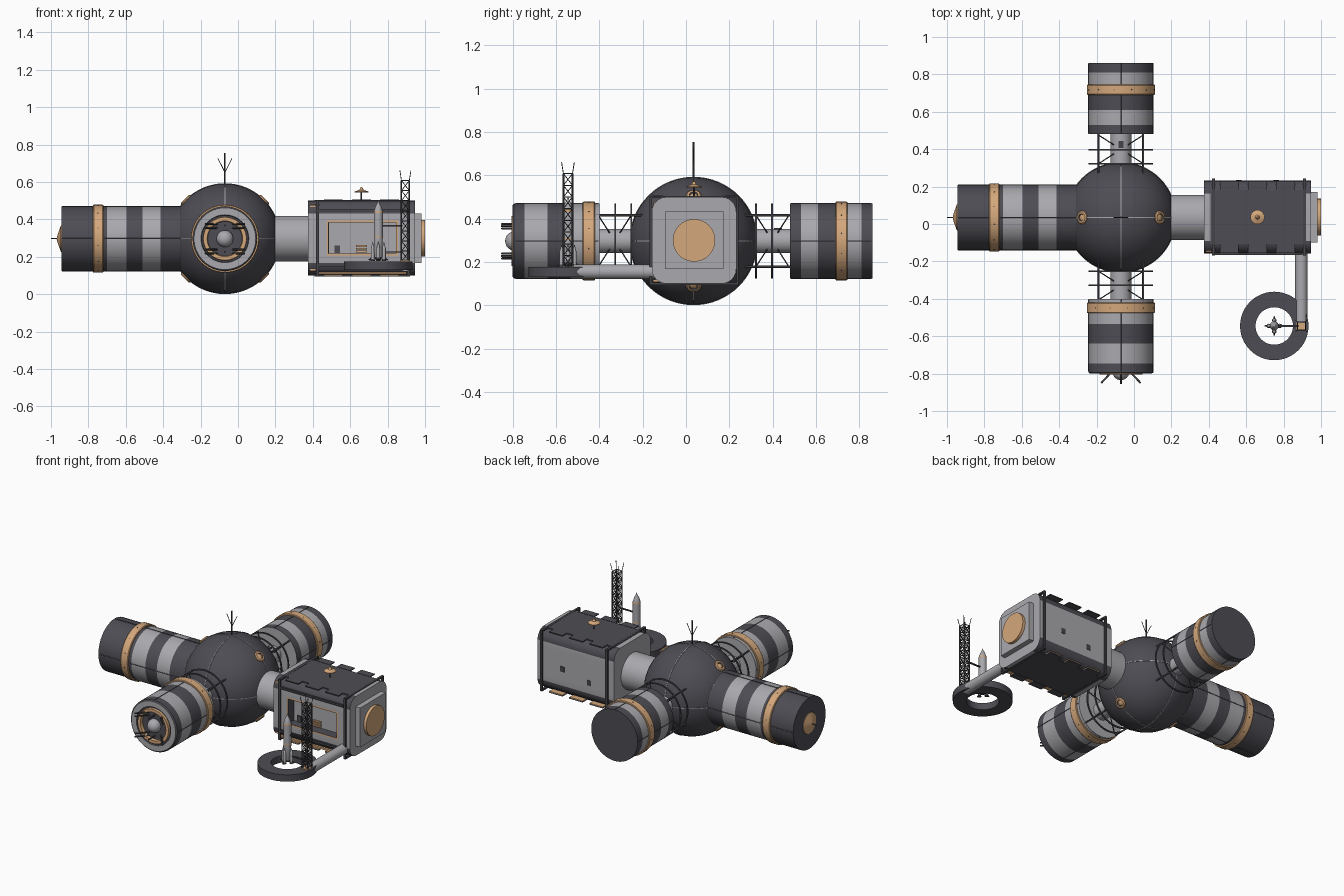
import bpy, bmesh
from math import pi, cos, sin
from mathutils import Vector, Matrix

cube = bpy.data.objects.get("Cube")
if cube:
    bpy.data.objects.remove(cube, do_unlink=True)


def material(name, colour):
    m = bpy.data.materials.new(name)
    m.use_nodes = True
    m.diffuse_color = (*colour, 1)
    m.node_tree.nodes["Principled BSDF"].inputs["Base Color"].default_value = (*colour, 1)
    return m


DARK, LIGHT, TAN, METAL = range(4)
MATS = [material("dark grey panel", (.075, .073, .088)),
        material("light grey hull", (.4, .395, .42)),
        material("tan trim", (.66, .39, .2)),
        material("dark metal", (.06, .06, .068))]
HUB = Vector((-.07, .035, .297))
R = .173
X, Y, Z = Vector((1, 0, 0)), Vector((0, 1, 0)), Vector((0, 0, 1))


class Part:
    """Collects simple solids into one named mesh."""
    def __init__(self, name):
        self.name, self.bm = name, bmesh.new()

    def paint(self, verts, mat):
        for f in {f for v in verts for f in v.link_faces}:
            f.material_index = mat

    def box(self, centre, size, mat):
        m = Matrix.Translation(centre) @ Matrix.Diagonal((*size, 1))
        self.paint(bmesh.ops.create_cube(self.bm, size=1, matrix=m)["verts"], mat)

    def rod(self, a, b, r, mat=METAL, sides=12):
        a, b = Vector(a), Vector(b)
        m = Matrix.Translation((a + b) / 2) @ (b - a).to_track_quat("Z", "Y").to_matrix().to_4x4()
        self.paint(bmesh.ops.create_cone(
            self.bm, cap_ends=True, segments=sides, radius1=r, radius2=r,
            depth=(b - a).length, matrix=m)["verts"], mat)

    def ball(self, centre, r, mat, seg=24):
        self.paint(bmesh.ops.create_uvsphere(
            self.bm, u_segments=seg, v_segments=seg // 2, radius=r,
            matrix=Matrix.Translation(centre))["verts"], mat)

    def lathe(self, origin, axis, profile, seg=48, closed=False):
        """Profile of (distance along axis, radius, material of next strip)."""
        q = Vector(axis).to_track_quat("Z", "Y")
        rings = [[self.bm.verts.new(Vector(origin) + q @ Vector(
            (r * cos(2 * pi * i / seg), r * sin(2 * pi * i / seg), t)))
            for i in range(seg)] for t, r, _ in profile]
        pairs = list(zip(rings, rings[1:], profile))
        if closed:
            pairs.append((rings[-1], rings[0], profile[-1]))
        for lo, hi, (_, _, mat) in pairs:
            for i in range(seg):
                j = (i + 1) % seg
                self.bm.faces.new((lo[i], lo[j], hi[j], hi[i])).material_index = mat
        if not closed:
            for ring, p in ((rings[0], profile[0]), (rings[-1], profile[-1])):
                if p[1] > 0:
                    self.bm.faces.new(ring).material_index = p[2]

    def hoop(self, origin, axis, t0, t1, r0, r1, mat, seg=48):
        self.lathe(origin, axis, [(t0, r0, mat), (t0, r1, mat), (t1, r1, mat), (t1, r0, mat)], seg, True)

    def done(self):
        bmesh.ops.remove_doubles(self.bm, verts=self.bm.verts, dist=1e-5)
        bmesh.ops.recalc_face_normals(self.bm, faces=self.bm.faces)
        me = bpy.data.meshes.new(self.name)
        self.bm.to_mesh(me)
        self.bm.free()
        for m in MATS:
            me.materials.append(m)
        ob = bpy.data.objects.new(self.name, me)
        bpy.context.collection.objects.link(ob)
        bpy.ops.object.select_all(action="DESELECT")
        ob.select_set(True)
        bpy.context.view_layer.objects.active = ob
        bpy.ops.object.shade_smooth_by_angle(angle=.6)


# Central sphere with seams, portholes and a whip antenna
p = Part("hub_sphere")
p.ball(HUB, .294, DARK, 48)
for axis in (X, Y, Z):
    p.hoop(HUB, axis, -.0022, .0022, .292, .2965, LIGHT, 64)
p.done()
p = Part("hub_portholes")
for sx in (-1, 1):
    for sz in (-1, 1):
        p.lathe(HUB, (sx, 0, sz), [(.27, .036, TAN), (.296, .036, TAN), (.302, .03, TAN),
                                   (.302, .02, DARK), (.296, .016, TAN), (.299, .009, TAN)], 24)
p.done()
p = Part("hub_antenna")
top = HUB + Z * .29
p.rod(top, top + Z * .168, .0045)
for s in (-1, 1):
    p.rod(top + Z * .065, top + Vector((s * .038, 0, .14)), .002)
p.done()


# Striped modules around the hub
def module(name, axis, stripes, end, band, cap):
    p = Part(name)
    prof = []
    for (t, mat), (t2, _) in zip(stripes, stripes[1:] + [(end, 0)]):
        prof += [(t, R, mat), (t2, R, mat)]
    p.lathe(HUB, axis, [(stripes[0][0], .05, LIGHT)] + prof + cap)
    b0, b1 = band
    p.lathe(HUB, axis, [(b0, .17, TAN), (b0, .179, TAN), (b0 + .004, .182, TAN),
                        (b1 - .004, .182, TAN), (b1, .179, TAN), (b1, .17, TAN)], 48, True)
    side = axis.cross(Z)
    for k in range(12):    # bolts on the band
        d = side * cos(k * pi / 6 + .2) + Z * sin(k * pi / 6 + .2)
        c = HUB + axis * (b0 + b1) / 2
        p.rod(c + d * .18, c + d * .1835, .003)
    for d in (side, -side, Z, -Z):    # lengthwise seams
        p.rod(HUB + axis * (stripes[0][0] + .005) + d * R, HUB + axis * (end - .005) + d * R, .0025, DARK)
    p.done()


module("left_arm_module", -X,
       [(.2, LIGHT), (.24, DARK), (.345, LIGHT), (.44, DARK), (.525, LIGHT), (.63, DARK)],
       .875, (.65, .705), [(.875, .07, TAN), (.878, .068, TAN), (.895, .02, TAN), (.9, 0, TAN)])
module("back_module", Y,
       [(.445, DARK), (.495, LIGHT), (.575, DARK), (.655, LIGHT), (.775, DARK)],
       .827, (.655, .71), [(.827, 0, DARK)])
module("front_module", -Y,
       [(.435, LIGHT), (.57, DARK), (.675, LIGHT), (.78, DARK)], .828, (.455, .512),
       [(.835, .165, LIGHT), (.835, .128, DARK), (.825, .125, DARK), (.825, .117, TAN),
        (.84, .115, TAN), (.84, .095, TAN), (.82, .092, DARK), (.82, 0, DARK)])

# Docking port and spike
p = Part("docking_port")
c = HUB - Y * .825
p.ball(c, .045, LIGHT)
for sx in (-1, 1):
    for z in (-.08, -.058, .058, .078):
        p.rod(c + Vector((sx * .04, .01, z)), c + Vector((sx * .105, -.06, z)), .005)
for z in (-.07, .07):
    p.rod(c + Vector((0, .01, z)), c + Vector((0, -.065, z)), .005)
p.done()
p = Part("left_arm_spike")
p.rod(HUB - X * .88, HUB - X * .93, .003)
p.done()

# Tunnels, each inside a cage of hoops, rods and crossing braces
for name, s in (("front", -1), ("back", 1)):
    p = Part(name + "_tunnel")
    p.rod(HUB + Y * s * .26, HUB + Y * s * .45, .056, LIGHT, 32)
    if s > 0:
        p.box(HUB + Vector((0, .39, .055)), (.028, .038, .01), METAL)
    p.done()
    p = Part(name + "_truss")
    for t in (.288, .362):
        p.hoop(HUB, Y * s, t - .004, t + .004, .164, .172, DARK)
    for u in (-1, 1):
        for w in (-1, 1):
            at = lambda k, t: HUB + Vector((.119 * u * k, s * t, .119 * w * k))
            p.rod(at(1, .23), at(1, .45), .005, DARK)
            p.rod(at(1, .288), at(-1, .44), .003, DARK)
    p.done()

p = Part("right_tunnel")
p.rod(HUB + X * .2, HUB + X * .46, .121, LIGHT, 48)
p.done()

# Hangar body: rounded box with a tan-framed bay sunk into the front
BC = Vector((.66, .037, .3))
hangar = Part("hangar_body")
hangar.box(BC, (.57, .39, .4), LIGHT)
bm = hangar.bm
edges = [e for e in bm.edges if abs((e.verts[0].co - e.verts[1].co).x) > .1]
bmesh.ops.bevel(bm, geom=edges, offset=.068, segments=6, profile=.5, affect="EDGES")
for axis, cuts in ((X, (.475, .855)), (Z, (.207, .393))):
    for v in cuts:
        bmesh.ops.bisect_plane(bm, geom=bm.verts[:] + bm.edges[:] + bm.faces[:],
                               plane_co=axis * v, plane_no=axis)
bm.normal_update()
bay = [f for f in bm.faces if f.normal.y < -.99 and
       (f.calc_center_median() - Vector((.665, -.158, .3))).length < .02]
for thickness, depth, mat in ((.014, 0, TAN), (.001, -.06, DARK)):
    for f in bmesh.ops.inset_individual(bm, faces=bay, thickness=thickness, depth=depth)["faces"]:
        f.material_index = mat
hangar.done()
p = Part("hangar_end")
p.box((.963, .037, .3), (.035, .27, .265), LIGHT)
p.rod((.97, .037, .3), (1, .037, .3), .098, TAN, 40)
p.done()

# Hangar ring frames, roof and floor panels, flaps
p = Part("hangar_frames")
for x in (.425, .912):
    for s in (-1, 1):
        p.box(BC + Vector((x - BC.x, s * .2, 0)), (.016, .01, .41), METAL)
        p.box(BC + Vector((x - BC.x, 0, s * .2)), (.016, .41, .01), METAL)
p.done()
p = Part("hangar_panels")
for s in (-1, 1):
    p.box(BC + Vector((0, 0, s * .2)), (.5, .29, .008), DARK)
    p.box(BC + Vector((0, -.195, s * .147)), (.48, .014, .013), METAL)
    p.box(BC + Vector((-.26, -.178, s * .168)), (.03, .016, .016), TAN)
    for side in (-1, 1):
        for x in (-.15, 0, .15):
            flap = BC + Vector((x, side * .168, s * .203))
            p.box(flap, (.1, .05, .006), DARK)
            if s < 0:
                p.box(flap + Z * .005, (.1, .05, .005), TAN)
p.box(BC + Vector((0, -.175, -.186)), (.48, .03, .012), TAN)
for x, z in ((-.1, -.06), (.1, -.02)):    # rear hatches
    p.box(BC + Vector((x, .195, z)), (.03, .006, .035), METAL)
p.done()

# Fittings on the bay's inner wall
p = Part("bay_fittings")
p.box((.53, -.1, .24), (.03, .012, .04), DARK)
for z in (.228, .243, .258):
    p.box((.66, -.1, z), (.06, .014, .009), TAN)
p.done()

# Roof dish
p = Part("roof_dish")
p.rod(BC + Z * .2, BC + Z * .27, .004)
p.lathe(BC, Z, [(.244, .038, TAN), (.248, .038, TAN), (.258, .012, TAN), (.272, .004, TAN)], 24)
p.done()

# Launch ring on its boom
PAD = Vector((.75, -.545, .153))
p = Part("launch_ring")
p.hoop(PAD, Z, -.023, .023, .1, .183, DARK)
p.done()
p = Part("launch_boom")
p.rod((.895, -.14, .155), (.895, -.53, .155), .033, LIGHT, 24)
p.done()

# Lattice service tower
TW = Vector((.895, -.545, .176))
p = Part("service_tower")
p.box(TW, (.05, .05, .008), TAN)
corners = [Vector((a * .021, b * .021, 0)) for a, b in ((-1, -1), (1, -1), (1, 1), (-1, 1))]
levels, step = 8, .054
for i, a in enumerate(corners):
    b = corners[(i + 1) % 4]
    p.rod(TW + a, TW + a + Z * levels * step, .004)
    p.rod(TW + a + Z * levels * step, TW + a * 1.4 + Z * .485, .002)
    for k in range(levels):
        lo, hi = Z * k * step, Z * (k + 1) * step
        p.rod(TW + a + lo, TW + b + hi, .002)
        p.rod(TW + b + lo, TW + a + hi, .002)
        p.rod(TW + a + hi, TW + b + hi, .0025)
for z in (.05, .19):
    p.box(TW + Vector((-.07, 0, z)), (.11, .01, .007), METAL)
p.done()

# Rocket with four boosters
p = Part("rocket")
p.lathe(PAD, Z, [(.03, .014, METAL), (.045, .022, LIGHT), (.15, .024, TAN), (.157, .024, LIGHT),
                 (.28, .024, TAN), (.29, .024, LIGHT), (.315, .016, LIGHT), (.335, .006, LIGHT),
                 (.352, 0, LIGHT)], 20)
for dx, dy in ((1, 0), (-1, 0), (0, 1), (0, -1)):
    c = PAD + Vector((dx, dy, 0)) * .03
    p.lathe(c, Z, [(.025, .012, METAL), (.035, .01, LIGHT), (.09, .01, LIGHT), (.13, 0, LIGHT)], 12)
    p.rod(c + Z * .045, PAD + Vector((dx * .05, dy * .05, .03)), .004)
p.done()
